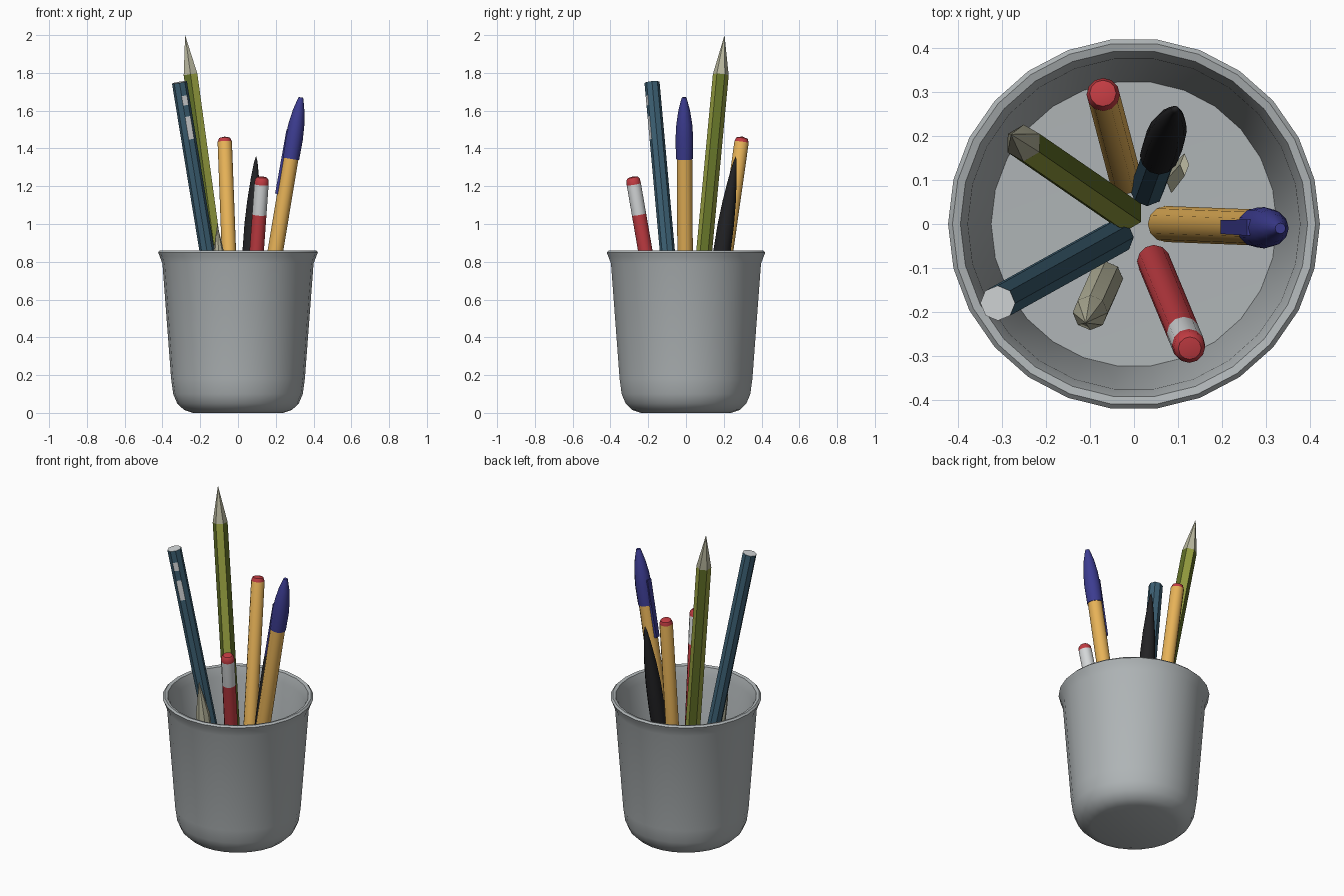
import bpy, bmesh, math
from mathutils import Vector

cube = bpy.data.objects.get("Cube")
if cube:
    bpy.data.objects.remove(cube, do_unlink=True)


def material(name, r, g, b):
    m = bpy.data.materials.new(name)
    m.use_nodes = True
    m.diffuse_color = (r, g, b, 1)
    bsdf = m.node_tree.nodes["Principled BSDF"]
    bsdf.inputs["Base Color"].default_value = (r, g, b, 1)
    bsdf.inputs["Roughness"].default_value = 0.6
    return m


GREY = material("cup_grey", 0.43, 0.46, 0.47)
LIGHT = material("light_grey", 0.66, 0.68, 0.69)
SLATE = material("slate_blue", 0.045, 0.115, 0.17)
LIME = material("yellow_green", 0.30, 0.34, 0.05)
OLIVE = material("dark_olive", 0.12, 0.16, 0.02)
WOOD = material("pale_wood", 0.48, 0.47, 0.34)
ORANGE = material("orange", 0.82, 0.46, 0.10)
RED = material("red", 0.54, 0.045, 0.055)
NAVY = material("navy", 0.045, 0.045, 0.28)
BLACK = material("black", 0.016, 0.016, 0.018)


def turned(name, base, top, rings, mats, sides=8, rule=None, turn=0.0, flat=1.0, angle=35):
    """Rings of (height, radius) swept along the line base-top; rule(band, side) picks the material."""
    base, top = Vector(base), Vector(top)
    axis = top - base
    rot = Vector((0, 0, 1)).rotation_difference(axis.normalized())
    bm = bmesh.new()
    loops = []
    for z, r in rings:
        centre = base + axis * ((z - base.z) / axis.z)
        loop = []
        for j in range(sides):
            a = turn + math.tau * j / sides
            loop.append(bm.verts.new(centre + rot @ Vector((flat * r * math.cos(a), r * math.sin(a), 0))))
        loops.append(loop)
    for i, (lo, hi) in enumerate(zip(loops, loops[1:])):
        for j in range(sides):
            k = (j + 1) % sides
            f = bm.faces.new((lo[j], lo[k], hi[k], hi[j]))
            f.material_index = rule(i, j) if rule else 0
    bmesh.ops.remove_doubles(bm, verts=bm.verts, dist=1e-5)
    bmesh.ops.recalc_face_normals(bm, faces=bm.faces)
    me = bpy.data.meshes.new(name)
    bm.to_mesh(me)
    bm.free()
    for m in mats:
        me.materials.append(m)
    ob = bpy.data.objects.new(name, me)
    bpy.context.collection.objects.link(ob)
    bpy.ops.object.select_all(action="DESELECT")
    ob.select_set(True)
    bpy.context.view_layer.objects.active = ob
    bpy.ops.object.shade_smooth_by_angle(angle=math.radians(angle))
    return ob


FLOOR = 0.1

# Cup: rounded foot, flared wall, rolled lip, flat inner floor
turned("cup", (0, 0, 0), (0, 0, 1),
       [(0, 0), (0, 0.24), (0.015, 0.285), (0.05, 0.322), (0.1, 0.343), (0.18, 0.354),
        (0.79, 0.4), (0.83, 0.415), (0.85, 0.423), (0.86, 0.413), (0.855, 0.395),
        (0.8, 0.378), (0.095, 0.325), (0.09, 0)],
       [GREY], sides=26, angle=50)

# Blue pencil with a pale flat end and two worn patches on one facet
turned("blue_pencil", (-0.04, -0.03, FLOOR), (-0.31, -0.18, 1.75),
       [(FLOOR, 0), (FLOOR, 0.04), (1.45, 0.04), (1.57, 0.04), (1.63, 0.04), (1.68, 0.04),
        (1.75, 0.04), (1.75, 0)],
       [SLATE, LIGHT], rule=lambda i, j: int(i == 6 or (i in (2, 4) and j == 6)))

# Green pencil with alternating facets and a sharpened tip
turned("green_pencil", (-0.02, 0.025, FLOOR), (-0.28, 0.204, 2.0),
       [(FLOOR, 0), (FLOOR, 0.042), (1.79, 0.042), (2.0, 0)],
       [LIME, OLIVE, WOOD], sides=6, turn=-math.pi / 6,
       rule=lambda i, j: 1 - j % 2 if i == 1 else 2)

# Short pale pencil, sharpened
turned("short_pencil", (-0.065, -0.125, FLOOR), (-0.11, -0.225, 1.0),
       [(FLOOR, 0), (FLOOR, 0.04), (0.79, 0.04), (1.0, 0)], [WOOD])

# Orange pencil with a domed red eraser
turned("orange_pencil", (-0.02, 0.105, FLOOR), (-0.071, 0.298, 1.46),
       [(FLOOR, 0), (FLOOR, 0.038), (1.435, 0.038), (1.455, 0.03), (1.463, 0)],
       [ORANGE, RED], sides=12, rule=lambda i, j: int(i > 1))

# Red pencil with a metal ferrule and an eraser
turned("red_pencil", (0.045, -0.085, FLOOR), (0.127, -0.283, 1.25),
       [(FLOOR, 0), (FLOOR, 0.038), (1.05, 0.038), (1.21, 0.038), (1.235, 0.036),
        (1.247, 0.026), (1.251, 0)],
       [RED, LIGHT], sides=12, rule=lambda i, j: int(i == 2))

# Orange pen with a navy cap and clip
pen_base, pen_top = (0.072, 0, FLOOR), (0.333, -0.01, 1.67)
turned("orange_pen_body", pen_base, pen_top,
       [(FLOOR, 0), (FLOOR, 0.041), (1.36, 0.041), (1.36, 0)], [ORANGE], sides=12)
turned("navy_pen_cap", pen_base, pen_top,
       [(1.345, 0), (1.345, 0.045), (1.45, 0.047), (1.53, 0.042), (1.6, 0.031),
        (1.65, 0.018), (1.67, 0.012), (1.67, 0)], [NAVY], sides=12)
turned("navy_pen_clip", (0.204, -0.007, 1.16), (0.266, -0.008, 1.5),
       [(1.16, 0), (1.16, 0.022), (1.5, 0.026), (1.5, 0)],
       [NAVY], sides=4, turn=math.pi / 4, flat=0.5)

# Black-capped pen
black_base, black_top = (0.03, 0.08, FLOOR), (0.096, 0.264, 1.36)
turned("dark_pen_body", black_base, black_top,
       [(FLOOR, 0), (FLOOR, 0.04), (0.64, 0.04), (0.64, 0)], [SLATE])
turned("black_pen_cap", black_base, black_top,
       [(0.62, 0), (0.62, 0.044), (0.85, 0.046), (1.0, 0.043), (1.12, 0.035),
        (1.24, 0.022), (1.33, 0.009), (1.36, 0)], [BLACK], sides=12)

# Small paper scrap beside the dark pen
turned("paper_scrap", (0.085, 0.1, FLOOR), (0.115, 0.135, 0.35),
       [(FLOOR, 0), (FLOOR, 0.03), (0.35, 0.026), (0.35, 0)], [WOOD], sides=4, flat=0.4)
